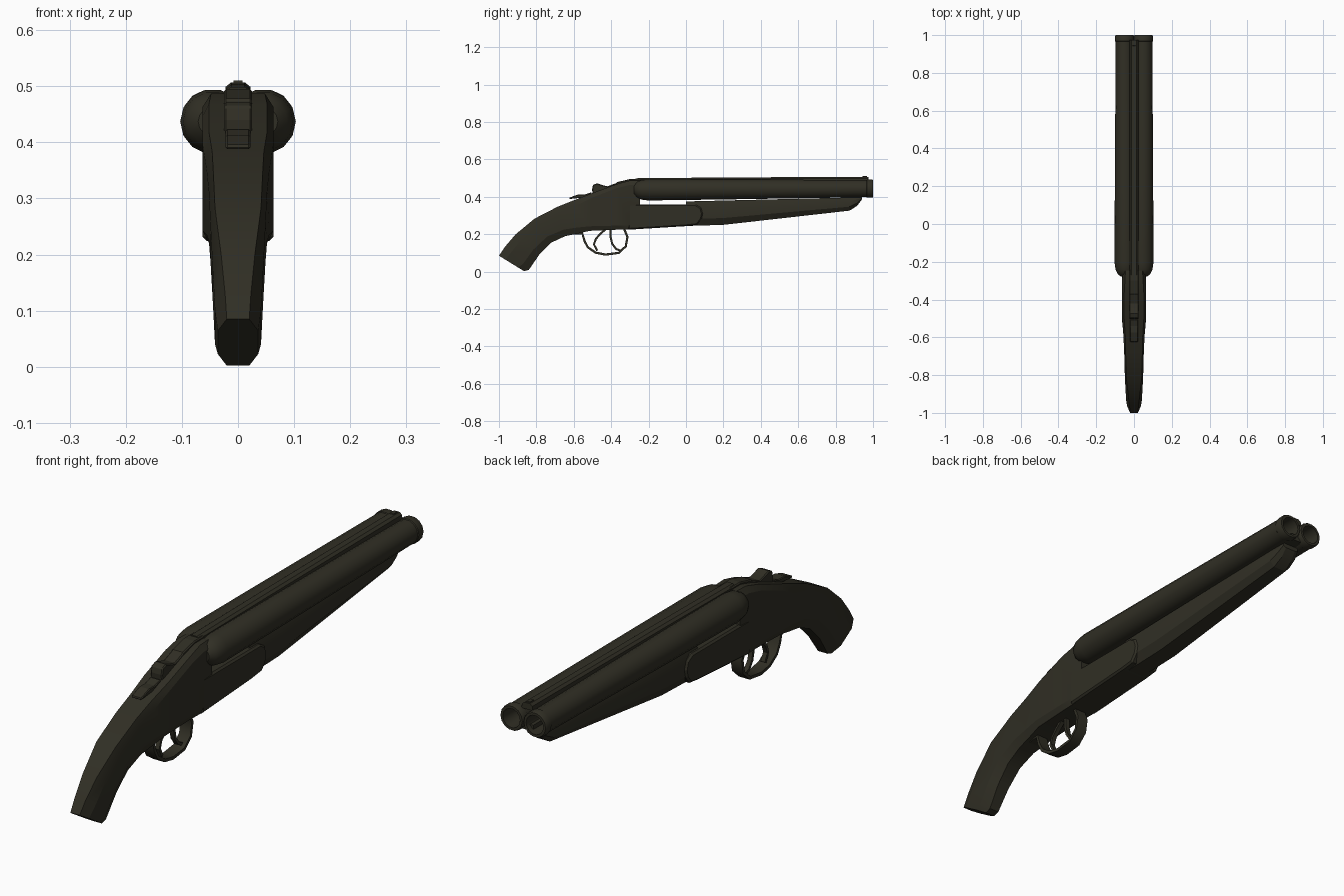
import bpy, bmesh, math
from mathutils import Vector

if "Cube" in bpy.data.objects:
    bpy.data.objects.remove(bpy.data.objects["Cube"])

metal = bpy.data.materials.new("dark olive metal")
metal.diffuse_color = (0.030, 0.028, 0.018, 1)
metal.use_nodes = True
metal.node_tree.nodes["Principled BSDF"].inputs["Base Color"].default_value = metal.diffuse_color


def loft(name, rings, closed=False, smooth=None):
    """Skin a list of equal-length point rings into a solid."""
    bm = bmesh.new()
    vs = [[bm.verts.new(p) for p in r] for r in rings]
    n, m = len(rings[0]), len(rings)
    for i in range(m if closed else m - 1):
        a, b = vs[i], vs[(i + 1) % m]
        for j in range(n):
            k = (j + 1) % n
            bm.faces.new((a[j], a[k], b[k], b[j]))
    if not closed:
        bm.faces.new(vs[0])
        bm.faces.new(vs[-1])
    bmesh.ops.recalc_face_normals(bm, faces=bm.faces)
    me = bpy.data.meshes.new(name)
    bm.to_mesh(me)
    bm.free()
    me.materials.append(metal)
    ob = bpy.data.objects.new(name, me)
    bpy.context.collection.objects.link(ob)
    if smooth:
        bpy.ops.object.select_all(action='DESELECT')
        ob.select_set(True)
        bpy.context.view_layer.objects.active = ob
        bpy.ops.object.shade_smooth_by_angle(angle=math.radians(smooth))
    return ob


def section(top, bot, w, tw, bw, t):
    """Eight-sided section between a top and a bottom (y, z) point."""
    pts = [(tw, 0), (w, t), (w, 1 - t), (bw, 1)]
    pts += [(-x, s) for x, s in reversed(pts)]
    return [(x, top[0] + (bot[0] - top[0]) * s, top[1] + (bot[1] - top[1]) * s)
            for x, s in pts]


def prism(name, profile, w, chamfer=0.0):
    """Side profile (y, z) extruded across x, with optional edge bevel."""
    ob = loft(name, [[(x, y, z) for y, z in profile] for x in (-w, w)])
    if chamfer:
        mod = ob.modifiers.new("chamfer", 'BEVEL')
        mod.width, mod.segments, mod.limit_method = chamfer, 1, 'ANGLE'
        mod.angle_limit = math.radians(50)
    return ob


def strap(name, path, w, th):
    """Flat strip of thickness th following a (y, z) path."""
    rings = []
    for i, p in enumerate(path):
        a, b = path[max(i - 1, 0)], path[min(i + 1, len(path) - 1)]
        d = Vector((b[0] - a[0], b[1] - a[1])).normalized() * th / 2
        rings.append([(sx * w, p[0] - s * d.y, p[1] + s * d.x)
                      for sx, s in ((-1, -1), (1, -1), (1, 1), (-1, 1))])
    return loft(name, rings, smooth=40)


# curved grip and upper receiver
loft("grip_and_receiver", [section(*s) for s in (
    ((-1.0, .085), (-.865, .002), .036, .020, .020, .25),
    ((-.97, .13), (-.84, .010), .041, .023, .021, .25),
    ((-.91, .20), (-.785, .090), .045, .030, .026, .25),
    ((-.81, .283), (-.72, .155), .049, .041, .030, .25),
    ((-.686, .347), (-.645, .190), .052, .044, .035, .22),
    ((-.595, .383), (-.58, .203), .056, .046, .042, .18),
    ((-.50, .42), (-.515, .218), .063, .052, .050, .12),
    ((-.37, .468), (-.37, .224), .063, .052, .052, .09),
    ((-.30, .487), (-.30, .224), .063, .048, .054, .09),
    ((-.245, .487), (-.245, .228), .060, .045, .054, .09))], smooth=20)

# lower receiver with rounded front end
prism("lower_receiver", [(-.31, .224), (0, .243), (.06, .25), (.083, .28), (.09, .31),
                         (.08, .342), (.05, .36), (-.31, .36)], .063, .007)

# fore-end under the barrels
loft("fore_end", [section(*s) for s in (
    ((0, .375), (0, .244), .056, .045, .036, .28),
    ((.2, .380), (.2, .25), .056, .045, .036, .28),
    ((.875, .396), (.875, .326), .047, .040, .028, .3),
    ((.915, .400), (.915, .352), .043, .036, .024, .3),
    ((.94, .402), (.94, .385), .036, .032, .022, .3))], smooth=20)

# two bored barrels: (y, radius), running out along the skin and back down the bore
barrel = [(-.278, .026), (-.262, .043), (-.24, .053), (-.205, .058), (.2, .055),
          (.965, .047), (.968, .050), (.995, .050), (1.0, .047), (1.0, .037), (.6, .036)]
for side, label in ((-1, "left"), (1, "right")):
    rings = []
    for y, r in barrel:
        f = min(max((y + .2) / 1.2, 0), 1)
        cx, cz = side * (.045 + .005 * f), .437 + .007 * f
        rings.append([(cx + r * math.cos(a), y, cz + r * math.sin(a))
                      for a in (math.tau * k / 14 for k in range(14))])
    loft(label + "_barrel", rings, smooth=35)

# sighting rib and lower web between the barrels
loft("top_rib", [[(-.024, y, z - .025), (.024, y, z - .025), (.022, y, z - .008),
                  (.012, y, z), (-.012, y, z), (-.022, y, z - .008)]
                 for y, z in ((-.27, .499), (.16, .503), (.975, .507))])
prism("front_sight", [(.94, .50), (.97, .50), (.968, .51), (.945, .51)], .008)
prism("barrel_web", [(-.24, .385), (.98, .405), (.98, .43), (-.24, .43)], .03)

# opening lever, its spine and the safety slide
prism("lever_spine", [(-.40, .44), (-.24, .46), (-.24, .495), (-.30, .495), (-.37, .478)],
      .025, .004)
prism("opening_lever", [(-.50, .415), (-.36, .44), (-.36, .478), (-.42, .456), (-.445, .462),
                        (-.475, .472), (-.497, .464), (-.502, .44)], .025, .004)
prism("safety_slide", [(-.625, .388), (-.50, .40), (-.505, .424), (-.54, .413),
                       (-.575, .413), (-.622, .396)], .022, .003)

# trigger guard and the two triggers
strap("trigger_guard", [(-.60, .203), (-.555, .205), (-.543, .165), (-.525, .130), (-.482, .101),
                        (-.43, .091), (-.36, .100), (-.322, .135), (-.313, .185), (-.33, .226)],
      .024, .012)
strap("rear_trigger", [(-.43, .226), (-.458, .202), (-.482, .175), (-.492, .145), (-.475, .112)],
      .009, .011)
strap("front_trigger", [(-.405, .226), (-.403, .185), (-.395, .150), (-.375, .122), (-.348, .110)],
      .009, .011)
